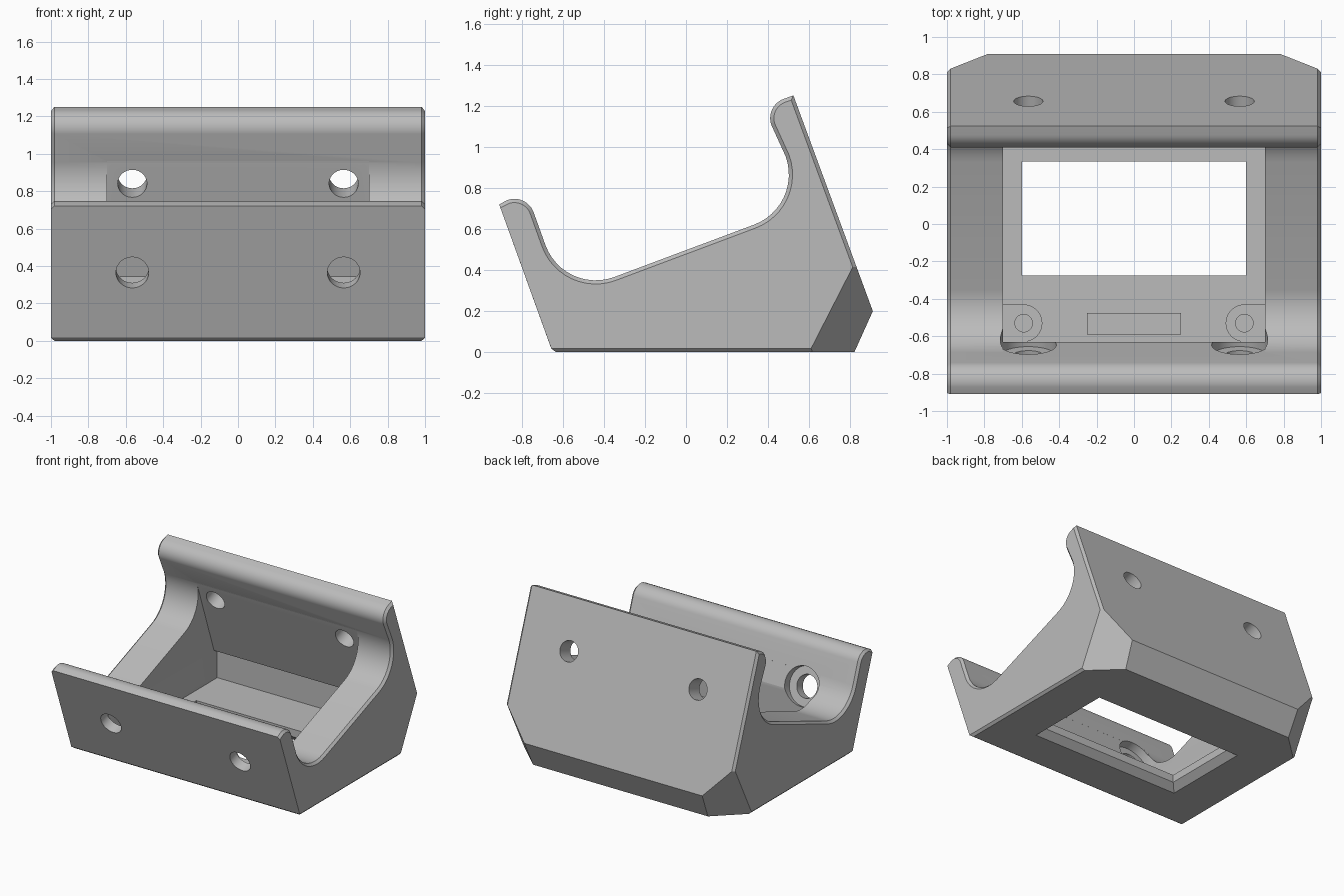
import bpy, bmesh, math
from math import radians, cos, sin
from mathutils import Matrix, Vector

if "Cube" in bpy.data.objects:
    bpy.data.objects.remove(bpy.data.objects["Cube"], do_unlink=True)

grey = bpy.data.materials.new("plain grey")
grey.use_nodes = True
grey.diffuse_color = (0.5, 0.5, 0.5, 1)
grey.node_tree.nodes["Principled BSDF"].inputs["Base Color"].default_value = (0.5, 0.5, 0.5, 1)

TILT = radians(20)
AXIS = Vector((0, cos(TILT), sin(TILT)))
BORE_X = 0.565
FLOOR = 0.11


def make(name, bm):
    bmesh.ops.recalc_face_normals(bm, faces=bm.faces[:])
    mesh = bpy.data.meshes.new(name)
    bm.to_mesh(mesh)
    bm.free()
    mesh.materials.append(grey)
    ob = bpy.data.objects.new(name, mesh)
    bpy.context.collection.objects.link(ob)
    return ob


def prism(points, half):
    """Extrude a (y, z) outline across x."""
    bm = bmesh.new()
    face = bm.faces.new([bm.verts.new((-half, y, z)) for y, z in points])
    new = bmesh.ops.extrude_face_region(bm, geom=[face])["geom"]
    bmesh.ops.translate(bm, vec=(2 * half, 0, 0),
                        verts=[v for v in new if isinstance(v, bmesh.types.BMVert)])
    bmesh.ops.recalc_face_normals(bm, faces=bm.faces[:])
    return bm


def arc(cy, cz, r, start, end, steps=12):
    angles = [radians(start + (end - start) * i / steps) for i in range(steps + 1)]
    return [(cy + r * cos(a), cz + r * sin(a)) for a in angles]


def box(x0, x1, y0, y1, z0, z1):
    bm = prism([(y0, z0), (y1, z0), (y1, z1), (y0, z1)], (x1 - x0) / 2)
    bmesh.ops.translate(bm, vec=((x0 + x1) / 2, 0, 0), verts=bm.verts[:])
    return bm


def cylinder(r, depth, matrix, segments=40):
    bm = bmesh.new()
    bmesh.ops.create_cone(bm, cap_ends=True, segments=segments, radius1=r, radius2=r,
                          depth=depth, matrix=matrix)
    return bm


def combine(ob, bm, operation="DIFFERENCE"):
    """Apply a boolean with a temporary helper object."""
    helper = make("cutter", bm)
    helper.hide_render = True
    mod = ob.modifiers.new("cut", "BOOLEAN")
    mod.operation, mod.object, mod.solver = operation, helper, "EXACT"
    bpy.context.view_layer.objects.active = ob
    bpy.ops.object.modifier_apply(modifier=mod.name)
    bpy.data.objects.remove(helper, do_unlink=True)


def smooth(ob):
    bpy.ops.object.select_all(action="DESELECT")
    ob.select_set(True)
    bpy.context.view_layer.objects.active = ob
    bpy.ops.object.shade_smooth_by_angle(angle=radians(25))


# Cradle body: tilted tray outline with two lips
outline = [(-0.65, 0), (0.82, 0), (0.91, 0.2), (0.523, 1.251)]
outline += arc(0.51, 1.14, 0.1, 110, 200)
outline += arc(0.241, 0.865, 0.26, 20, -70)
outline += arc(-0.44, 0.61, 0.26, -70, -160)
outline += arc(-0.836, 0.647, 0.1, 20, 110)
outline += [(-0.91, 0.72)]
bm = prism(outline, 1)


def is_front(v):
    return v.co.y < -0.64 and abs(v.co.y + 0.65 + v.co.z * 0.361) < 0.01


# Narrow bevel on the end outlines, leaving the front wall crisp
ends = [e for e in bm.edges
        if abs(e.verts[0].co.x - e.verts[1].co.x) < 0.001
        and not all(is_front(v) for v in e.verts)]
ends += [e for e in bm.edges if all(is_front(v) and v.co.z < 0.01 for v in e.verts)]
bmesh.ops.bevel(bm, geom=ends, offset=0.018, offset_type="OFFSET", segments=1,
                affect="EDGES", clamp_overlap=True)

# Slanted cuts on the two lower back corners
for side in (-1, 1):
    cut = bmesh.ops.bisect_plane(bm, geom=bm.verts[:] + bm.edges[:] + bm.faces[:],
                                 plane_co=(side, 0.6, 0),
                                 plane_no=(0.089 * side, 0.0946, -0.0484),
                                 clear_outer=True)
    rim = [g for g in cut["geom_cut"] if isinstance(g, bmesh.types.BMEdge)]
    bmesh.ops.holes_fill(bm, edges=rim, sides=0)
body = make("cradle_body", bm)

# Deep pocket between the flat inner walls
pocket = [(-0.63, FLOOR), (0.74, FLOOR), (0.74, 0.34), (0.70, 0.34),
          (0.483, 0.96), (0.40, 1.0), (-0.60, 0.62), (-0.686, 0.525), (-0.63, 0.37)]
combine(body, prism(pocket, 0.7))

# Rectangular window with a flared lower rim
WY0, WY1 = -0.275, 0.335
combine(body, box(-0.6, 0.6, WY0, WY1, -0.1, 0.2))
flare = box(-0.6, 0.6, WY0, WY1, -0.01, 0.05)
for v in flare.verts:
    if v.co.z < 0:
        v.co.x += math.copysign(0.06, v.co.x)
        v.co.y += 0.06 if v.co.y > 0 else -0.06
combine(body, flare)

# Screw bores through both walls and counterbores inside the front wall
for side in (-1, 1):
    start = Vector((side * BORE_X, -0.782, 0.365))
    for r, t0, t1 in ((0.0875, -0.2, 0.3), (0.078, 1.0, 1.9), (0.15, 0.08, 0.22)):
        place = (Matrix.Translation(start + AXIS * (t0 + t1) / 2)
                 @ Matrix.Rotation(TILT - radians(90), 4, "X"))
        combine(body, cylinder(r, t1 - t0, place))
smooth(body)

# Screw bosses in the front corners of the pocket
for side, label in ((1, "left"), (-1, "right")):
    cx, cy, top = side * 0.59, -0.53, 0.17
    boss = make(label + "_boss", cylinder(0.1, top - 0.1, Matrix.Translation((cx, cy, (top + 0.1) / 2))))
    x0, x1 = sorted((cx, side * 0.7))
    combine(boss, box(x0, x1, -0.63, -0.43, 0.1, top), "UNION")
    x0, x1 = sorted((cx - side * 0.02, side * 0.7))
    combine(boss, box(x0, x1, -0.63, cy, 0.1, top), "UNION")
    combine(boss, cylinder(0.047, 0.1, Matrix.Translation((cx, cy, 0.18))))
    smooth(boss)

# Low pad on the pocket floor
make("floor_pad", box(-0.25, 0.25, -0.59, -0.475, 0.1, 0.13))
